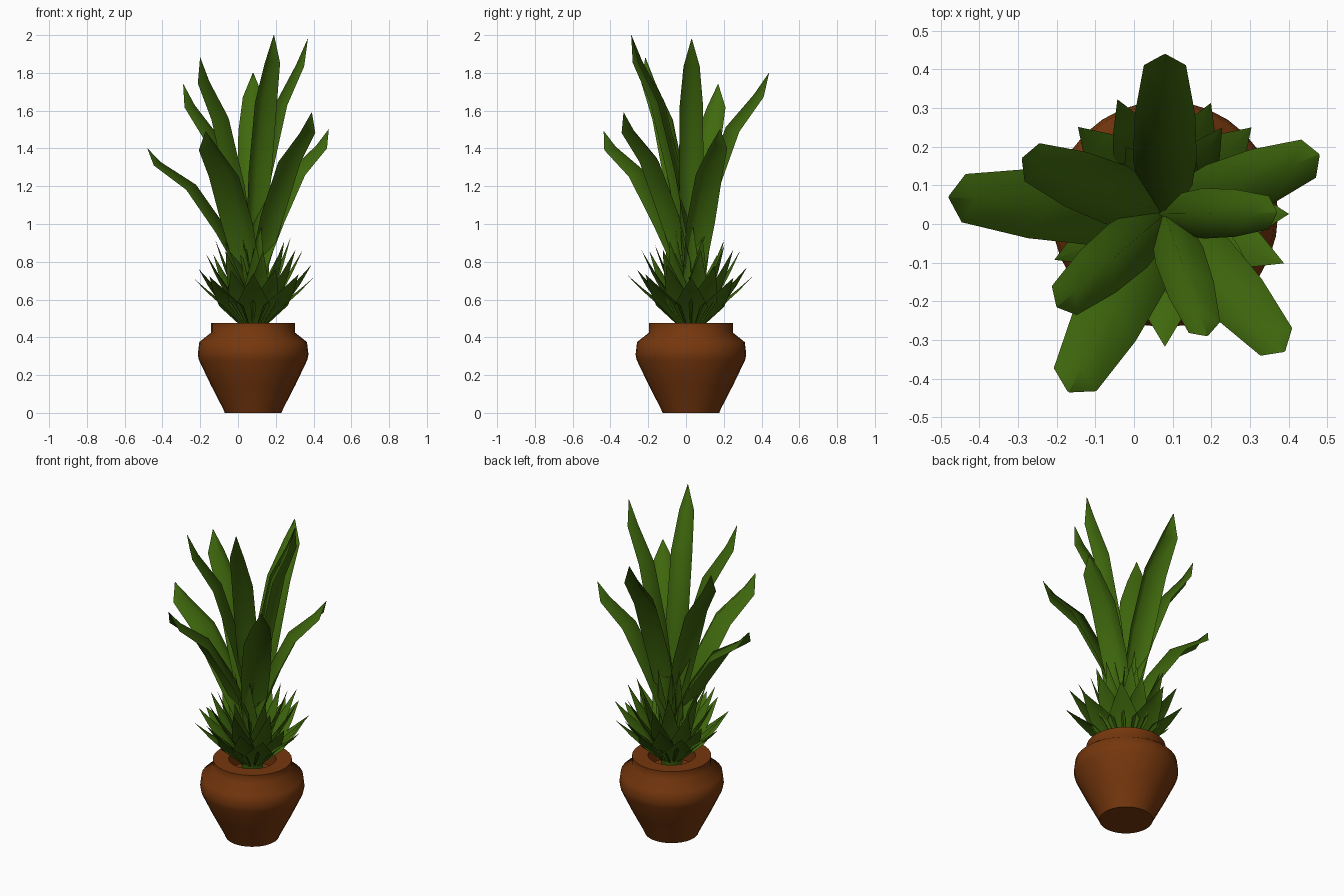
import bpy, math, random
from mathutils import Vector

random.seed(4)
cube = bpy.data.objects.get("Cube")
if cube:
    bpy.data.objects.remove(cube, do_unlink=True)

CENTRE = Vector((0.08, 0.026, 0))
BASE_Z = 0.45


def make_material(name, colour):
    mat = bpy.data.materials.new(name)
    mat.use_nodes = True
    mat.diffuse_color = colour
    bsdf = mat.node_tree.nodes["Principled BSDF"]
    bsdf.inputs["Base Color"].default_value = colour
    bsdf.inputs["Roughness"].default_value = 0.8
    return mat


terracotta = make_material("terracotta", (0.18, 0.038, 0.004, 1))
leaf_green = make_material("leaf_green", (0.05, 0.14, 0.004, 1))


def make_object(name, verts, faces, mat, angle):
    mesh = bpy.data.meshes.new(name)
    mesh.from_pydata(verts, [], faces)
    mesh.materials.append(mat)
    obj = bpy.data.objects.new(name, mesh)
    bpy.context.collection.objects.link(obj)
    obj.location = CENTRE
    bpy.ops.object.select_all(action="DESELECT")
    obj.select_set(True)
    bpy.context.view_layer.objects.active = obj
    bpy.ops.object.shade_smooth_by_angle(angle=math.radians(angle))
    return obj


def lathe(name, profile, mat, sides=32):
    """Spin (radius, height) points, closing both ends with a disc."""
    verts, faces = [], []
    for r, z in profile:
        for i in range(sides):
            a = math.tau * i / sides
            verts.append((r * math.cos(a), r * math.sin(a), z))
    for j in range(len(profile) - 1):
        for i in range(sides):
            k = (i + 1) % sides
            faces.append((j * sides + i, j * sides + k,
                          (j + 1) * sides + k, (j + 1) * sides + i))
    faces.append(tuple(reversed(range(sides))))
    last = (len(profile) - 1) * sides
    faces.append(tuple(range(last, last + sides)))
    return make_object(name, verts, faces, mat, 55)


def add_leaf(verts, faces, shape, angle, reach, height, width, ridge):
    """Append a blade with a raised midrib; rows are reach, height, width."""
    out = Vector((math.cos(angle), math.sin(angle), 0))
    side = Vector((-out.y, out.x, 0))
    inward = (Vector((0, 0, reach)) - out * height).normalized()
    start = len(verts)
    for r, h, w in shape:
        mid = out * (r * reach) + Vector((0, 0, BASE_Z + h * height))
        edge = side * (w * width / 2)
        verts += [mid - edge, mid + inward * (ridge * w), mid + edge]
    for j in range(len(shape) - 1):
        for c in range(2):
            a = start + j * 3 + c
            faces.append((a, a + 3, a + 4, a + 1))


# Pot with thick rim and hollow mouth
lathe("pot", [(0.15, 0), (0.158, 0.02), (0.225, 0.15), (0.287, 0.28),
              (0.293, 0.31), (0.285, 0.375), (0.222, 0.425), (0.222, 0.475),
              (0.133, 0.475), (0.133, 0.39)], terracotta)

# Stem rising out of the pot
lathe("stem", [(0.055, 0.39), (0.065, 0.475), (0.08, 0.52), (0.04, 0.62)],
      leaf_green, 10)

# Long arching leaves: tip x, y, z, blade width and midrib height
LONG = [(0, 0, 0.3), (0.12, 0.3, 0.8), (0.34, 0.53, 1),
        (0.62, 0.77, 0.95), (0.93, 0.905, 0.66), (1, 1, 0.02)]
TIPS = [(0.08, 0.44, 1.8, 0.165, 0.08), (0.48, 0.18, 1.5, 0.16, 0.065),
        (0.39, -0.33, 1.59, 0.165, 0.06), (0.19, -0.29, 2.0, 0.13, 0.06),
        (0.37, 0.03, 1.98, 0.13, 0.065), (-0.29, 0.17, 1.74, 0.16, 0.06),
        (-0.2, -0.215, 1.88, 0.15, 0.06), (-0.48, 0.07, 1.4, 0.19, 0.055),
        (-0.17, -0.435, 1.49, 0.19, 0.06)]
for n, (x, y, z, width, ridge) in enumerate(TIPS, 1):
    d = Vector((x, y, 0)) - CENTRE
    verts, faces = [], []
    add_leaf(verts, faces, LONG, math.atan2(d.y, d.x), d.length,
             z - BASE_Z, width, ridge)
    make_object(f"long_leaf_{n}", verts, faces, leaf_green, 100)

# Rosette of short pointed leaves: count, reach, tip height, width, turn
SHORT = [(0.15, 0, 0.3), (0.5, 0.42, 1), (0.76, 0.7, 0.55), (1, 1, 0)]
RINGS = [(8, 0.33, 0.275, 0.18, 0.0), (8, 0.32, 0.32, 0.16, math.pi / 8),
         (8, 0.26, 0.4, 0.13, 0.2), (7, 0.2, 0.46, 0.12, 0.3),
         (5, 0.1, 0.57, 0.1, 0.1)]
for n, (count, reach, height, width, turn) in enumerate(RINGS, 1):
    verts, faces = [], []
    for i in range(count):
        s = random.uniform(0.95, 1.05)
        add_leaf(verts, faces, SHORT, math.tau * i / count + turn,
                 reach * s, height * s, width, 0.02)
    make_object(f"rosette_ring_{n}", verts, faces, leaf_green, 100)
